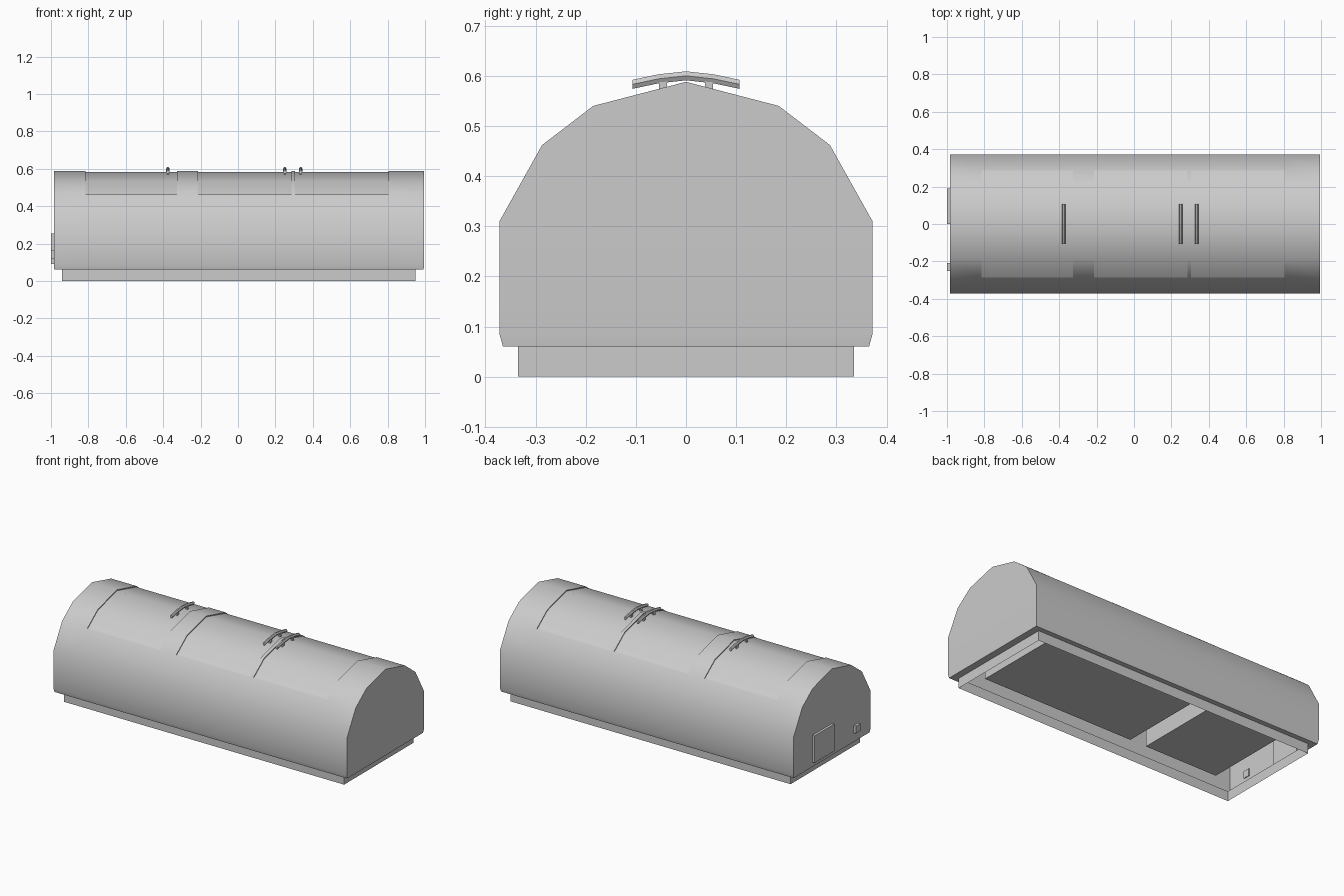
import bpy, bmesh, math

if "Cube" in bpy.data.objects:
    bpy.data.objects.remove(bpy.data.objects["Cube"])

ARCH = [(0.372, 0.085), (0.372, 0.31), (0.287, 0.462), (0.185, 0.54), (0.0, 0.588)]
ARCH += [(-y, z) for y, z in reversed(ARCH[:-1])]
BAYS = [(-0.815, -0.325), (-0.215, 0.285), (0.305, 0.805)]


def finish(bm, name, angle=None):
    mesh = bpy.data.meshes.new(name)
    bm.to_mesh(mesh)
    bm.free()
    ob = bpy.data.objects.new(name, mesh)
    bpy.context.collection.objects.link(ob)
    if angle:
        bpy.ops.object.select_all(action='DESELECT')
        bpy.context.view_layer.objects.active = ob
        ob.select_set(True)
        bpy.ops.object.shade_smooth_by_angle(angle=math.radians(angle))
    return ob


def loft(name, rings, angle=None):
    """Closed solid through matching point rings."""
    bm = bmesh.new()
    vs = [[bm.verts.new(p) for p in r] for r in rings]
    n = len(vs[0])
    for a, b in zip(vs, vs[1:]):
        for i in range(n):
            bm.faces.new((a[i], a[(i + 1) % n], b[(i + 1) % n], b[i]))
    bm.faces.new(vs[0])
    bm.faces.new(vs[-1])
    bmesh.ops.recalc_face_normals(bm, faces=bm.faces)
    return finish(bm, name, angle)


def box(name, x0, x1, y0, y1, z0, z1):
    return loft(name, [[(x, y0, z0), (x, y1, z0), (x, y1, z1), (x, y0, z1)] for x in (x0, x1)])


# Vaulted hall shell with three roof bays left open
bm = bmesh.new()
xs = sorted([-0.985, 0.995] + [x for b in BAYS for x in b])
cols = [[bm.verts.new((x, y, z)) for y, z in ARCH] for x in xs]
for i in range(len(xs) - 1):
    for j in range(len(ARCH) - 1):
        if (xs[i], xs[i + 1]) in BAYS and 2 <= j <= 5:
            continue
        bm.faces.new((cols[i][j], cols[i][j + 1], cols[i + 1][j + 1], cols[i + 1][j]))
bm.faces.new(cols[0])
bm.faces.new(cols[-1])

# Chamfered lower edge, ledge and open foundation skirt
prev = [c[0] for c in cols] + [c[-1] for c in reversed(cols)]
for x0, x1, y, z in ((-0.982, 0.992, 0.365, 0.06), (-0.94, 0.95, 0.335, 0.06), (-0.94, 0.95, 0.335, 0.0)):
    inner = [x0] + xs[1:-1] + [x1]
    ring = [bm.verts.new((x, y, z)) for x in inner] + [bm.verts.new((x, -y, z)) for x in reversed(inner)]
    for i in range(len(ring)):
        k = (i + 1) % len(ring)
        bm.faces.new((prev[i], prev[k], ring[k], ring[i]))
    prev = ring
bmesh.ops.recalc_face_normals(bm, faces=bm.faces)

# Step down around each roof bay
edges = [e for e in bm.edges if e.is_boundary and all(v.co.z > 0.4 for v in e.verts)]
new = bmesh.ops.extrude_edge_only(bm, edges=edges)["geom"]
bmesh.ops.translate(bm, verts=[v for v in new if isinstance(v, bmesh.types.BMVert)], vec=(0, 0, -0.012))
finish(bm, "hall_shell", 35)

# Inner bay blocks whose tops sit just below the roof
section = [(-0.287, 0.09), (0.287, 0.09)] + [(y, z - 0.006) for y, z in ARCH[2:7]]
for name, x0, x1 in (("small_bay", -0.815, -0.325), ("large_bay", -0.215, 0.805)):
    loft(name, [[(x, y, z) for y, z in section] for x in (x0, x1)], 35)

# Arched roof rails on two feet each
HEX = [(0.004, 0.009), (0.009, 0), (0.004, -0.009), (-0.004, -0.009), (-0.009, 0), (-0.004, 0.009)]
PATH = [(-0.107, 0.583), (-0.055, 0.594), (0, 0.6), (0.055, 0.594), (0.107, 0.583)]
for n, x in enumerate((-0.375, 0.25, 0.335)):
    loft(f"roof_rail_{n}", [[(x + dx, y, z + dz) for dx, dz in HEX] for y, z in PATH])
    for side in (-1, 1):
        y = side * 0.046
        box(f"rail_foot_{n}_{side}", x - 0.005, x + 0.005, y - 0.008, y + 0.008, 0.565, 0.592)

# Door and small hatch on the left end
box("end_door", -1.0, -0.98, 0.0, 0.19, 0.09, 0.255)
box("end_hatch", -1.0, -0.98, -0.25, -0.208, 0.118, 0.162)
